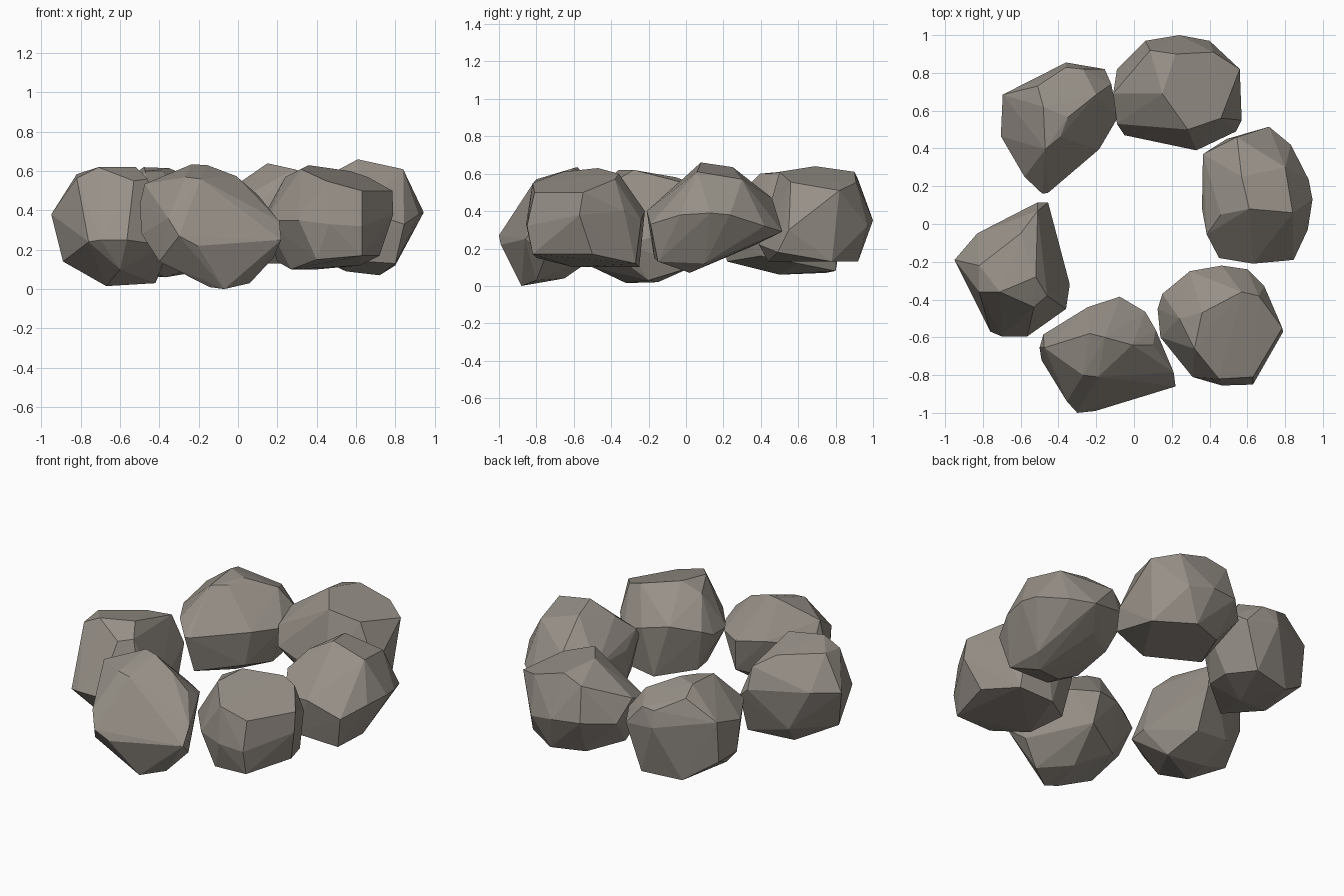
import bpy, bmesh
from math import radians

# Warm grey rock colour
rock = bpy.data.materials.new("rock")
rock.diffuse_color = (.31, .28, .245, 1)


def stone(name, crown, girdle, base):
    """Faceted boulder: convex skin over a crown, a widest girdle and a base outline."""
    bm = bmesh.new()
    for p in crown + girdle + base:
        bm.verts.new(p)
    bmesh.ops.convex_hull(bm, input=bm.verts[:])
    spare = [v for v in bm.verts if not v.link_faces]
    bmesh.ops.delete(bm, geom=spare, context='VERTS')
    # merge coplanar triangles into flat facets
    bmesh.ops.dissolve_limit(bm, angle_limit=radians(1), verts=bm.verts[:], edges=bm.edges[:])
    bmesh.ops.recalc_face_normals(bm, faces=bm.faces[:])
    mesh = bpy.data.meshes.new(name)
    bm.to_mesh(mesh)
    bm.free()
    mesh.materials.append(rock)
    bpy.context.collection.objects.link(bpy.data.objects.new(name, mesh))


# Back stone
stone("stone_back",
      [(.15, .69, .64), (.285, .5, .61), (.22, .9, .61), (.46, .56, .555),
       (.56, .82, .51), (.42, .91, .553), (.085, .92, .57)],
      [(-.11, .69, .46), (-.09, .82, .34), (.06, .97, .36), (.24, 1, .35), (.4, .97, .32),
       (.57, .55, .3), (.33, .39, .22), (-.05, .47, .3), (-.09, .53, .4)],
      [(.54, .49, .18), (.3, .44, .13), (0, .6, .13), (.1, .85, .13), (.3, .92, .13), (.52, .78, .13)])

# Right stone
stone("stone_right",
      [(.61, .08, .66), (.84, .06, .61), (.8, .3, .57), (.57, .25, .635), (.545, .46, .47), (.46, .05, .58)],
      [(.715, .515, .29), (.83, .42, .32), (.49, .45, .35), (.365, .37, .4), (.925, .235, .38),
       (.945, .13, .39), (.92, -.03, .38), (.845, -.19, .33), (.63, -.21, .4), (.45, -.18, .38),
       (.385, -.055, .48), (.36, .08, .4)],
      [(.72, .02, .07), (.55, -.02, .09), (.5, -.17, .15), (.8, -.15, .13), (.8, .1, .12),
       (.6, .35, .21), (.42, .25, .2), (.42, 0, .15)])

# Front right stone
stone("stone_front_right",
      [(.36, -.47, .63), (.57, -.36, .6), (.66, -.38, .57), (.785, -.55, .5),
       (.63, -.81, .5), (.45, -.82, .55), (.32, -.66, .61), (.24, -.5, .57)],
      [(.465, -.22, .4), (.295, -.25, .44), (.6, -.24, .35), (.69, -.33, .4), (.15, -.37, .4),
       (.125, -.45, .36), (.14, -.6, .35), (.31, -.81, .35), (.465, -.855, .33), (.63, -.85, .32),
       (.79, -.57, .38)],
      [(.72, -.5, .17), (.63, -.82, .17), (.4, -.8, .15), (.27, -.6, .1), (.2, -.4, .14),
       (.4, -.25, .1), (.62, -.27, .12)])

# Front stone
stone("stone_front",
      [(-.235, -.58, .635), (-.155, -.6, .63), (-.01, -.64, .575), (-.19, -.81, .56),
       (-.27, -.8, .57), (-.475, -.655, .535), (.1, -.64, .48)],
      [(-.5, -.655, .43), (-.49, -.72, .28), (-.48, -.585, .4), (-.245, -.44, .42), (-.075, -.385, .4),
       (.06, -.465, .4), (.115, -.56, .42), (.21, -.785, .345), (.22, -.86, .25), (-.205, -.99, .22),
       (-.3, -1, .27), (-.355, -.94, .36)],
      [(-.4, -.85, .14), (-.145, -.85, .01), (-.07, -.88, 0), (.06, -.8, .03), (.18, -.75, .16),
       (-.1, -.65, .04), (-.05, -.42, .2), (-.3, -.55, .15)])

# Left stone
stone("stone_left",
      [(-.82, -.22, .585), (-.71, -.36, .62), (-.52, -.28, .62), (-.51, .07, .53), (-.6, -.05, .58),
       (-.82, -.36, .565), (-.53, -.44, .55), (-.46, -.38, .56)],
      [(-.83, -.05, .4), (-.95, -.19, .38), (-.51, .115, .4), (-.455, .115, .35), (-.34, -.32, .22),
       (-.36, -.45, .22), (-.565, -.595, .25), (-.7, -.595, .25), (-.76, -.57, .24)],
      [(-.89, -.25, .14), (-.67, -.32, .015), (-.42, -.2, .03), (-.65, -.15, .02), (-.45, .03, .1),
       (-.6, -.5, .1), (-.7, -.02, .15)])

# Back left stone
stone("stone_back_left",
      [(-.48, .62, .62), (-.35, .565, .615), (-.51, .73, .58), (-.2, .685, .55), (-.47, .395, .6),
       (-.39, .46, .6), (-.36, .83, .5), (-.27, .82, .5), (-.695, .685, .46)],
      [(-.705, .465, .4), (-.36, .855, .4), (-.155, .82, .37), (-.12, .74, .43), (-.085, .565, .37),
       (-.185, .395, .38), (-.455, .165, .36), (-.485, .16, .36), (-.58, .25, .42)],
      [(-.69, .66, .2), (-.69, .48, .2), (-.6, .45, .1), (-.5, .75, .07), (-.25, .8, .08),
       (-.37, .5, .06), (-.18, .6, .12), (-.46, .22, .13), (-.23, .4, .16)])
